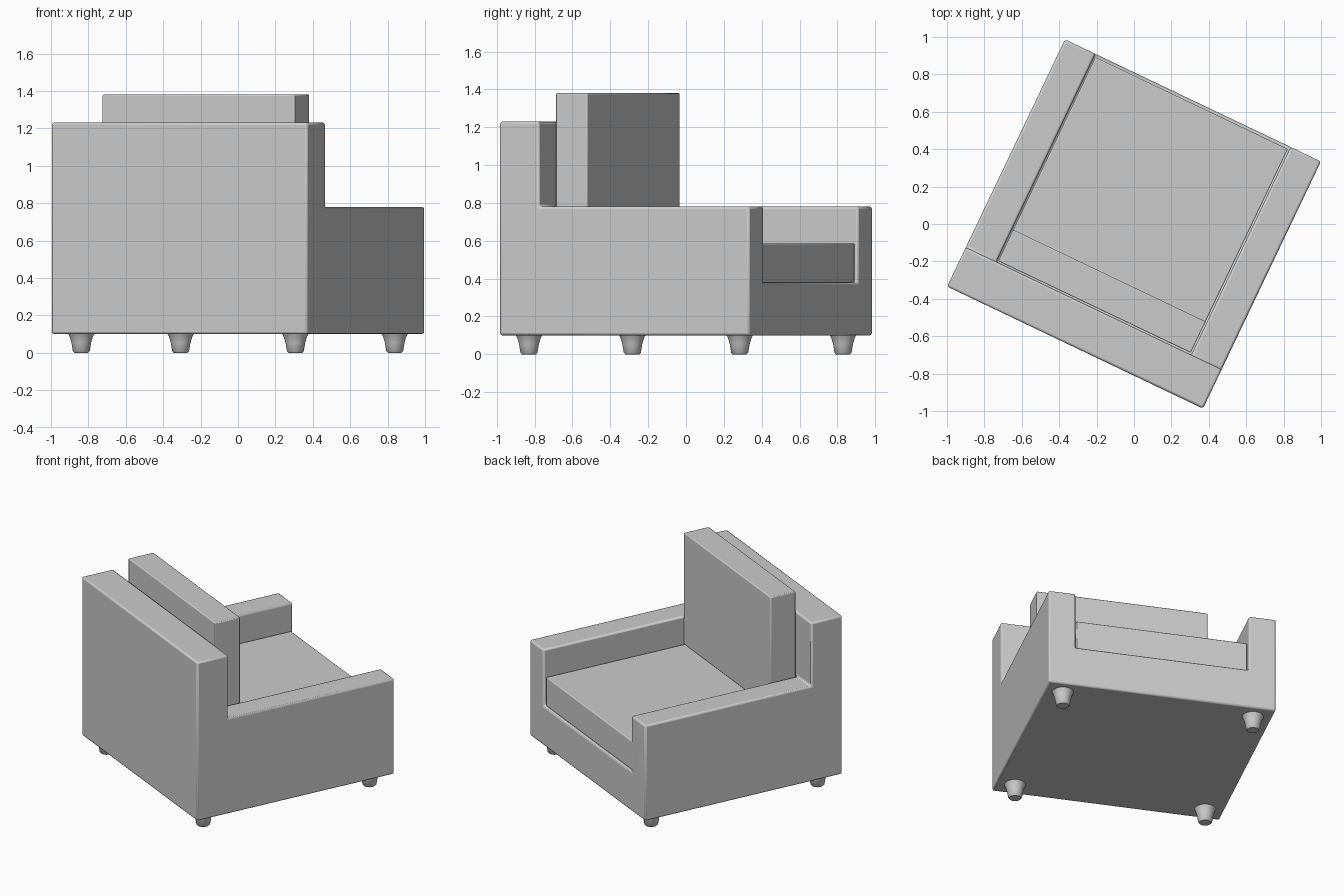
import bpy, bmesh, math
from itertools import product

if "Cube" in bpy.data.objects:
    bpy.data.objects.remove(bpy.data.objects["Cube"])

TURN = math.radians(-25.5)  # the whole chair is turned about z


def finish(name, bm, bevel=0.0):
    bmesh.ops.recalc_face_normals(bm, faces=bm.faces)
    me = bpy.data.meshes.new(name)
    bm.to_mesh(me)
    bm.free()
    ob = bpy.data.objects.new(name, me)
    bpy.context.collection.objects.link(ob)
    ob.rotation_euler.z = TURN
    if bevel:
        mod = ob.modifiers.new("soft_edges", 'BEVEL')
        mod.width = bevel
        mod.segments = 2
        mod.limit_method = 'ANGLE'
    bpy.ops.object.select_all(action='DESELECT')
    ob.select_set(True)
    bpy.context.view_layer.objects.active = ob
    bpy.ops.object.shade_smooth_by_angle(angle=math.radians(40))
    return ob


def box(name, lo, hi, bevel):
    bm = bmesh.new()
    bmesh.ops.create_cube(bm, size=1)
    for v in bm.verts:
        v.co = [(a + b) / 2 + c * (b - a) for a, b, c in zip(lo, hi, v.co)]
    return finish(name, bm, bevel)


# Frame: base, arms and back as one shell, built from filled grid cells
cuts = [(-0.758, -0.578, 0.578, 0.758), (-0.732, -0.5, 0.732), (0.1, 0.38, 0.78, 1.23)]


def filled(c):
    i, j, k = c
    if not (0 <= i < 3 and 0 <= j < 2 and 0 <= k < 3):
        return False
    return k == 0 or j == 0 or (k == 1 and i != 1)


bm = bmesh.new()
for cell in product(range(3), range(2), range(3)):
    if not filled(cell):
        continue
    for axis, side in product(range(3), (0, 1)):
        nb = list(cell)
        nb[axis] += 1 if side else -1
        if filled(nb):
            continue
        corners = []
        for p, q in ((0, 0), (1, 0), (1, 1), (0, 1)):
            idx = list(cell)
            idx[axis] += side
            idx[(axis + 1) % 3] += p
            idx[(axis + 2) % 3] += q
            corners.append(bm.verts.new([cuts[a][idx[a]] for a in range(3)]))
        bm.faces.new(corners)
bmesh.ops.remove_doubles(bm, verts=bm.verts, dist=1e-4)
bmesh.ops.recalc_face_normals(bm, faces=bm.faces)
bmesh.ops.dissolve_limit(bm, angle_limit=0.01, verts=bm.verts, edges=bm.edges)
finish("frame", bm, 0.012)

# Cushions
box("seat_cushion", (-0.57, -0.49, 0.38), (0.57, 0.716, 0.585), 0.006)
box("back_cushion", (-0.57, -0.491, 0.585), (0.57, -0.306, 1.38), 0.006)

# Legs: lathed tapered feet
profile = [(0, 0), (0.037, 0), (0.045, 0.008), (0.053, 0.055), (0.062, 0.085), (0.071, 0.102), (0, 0.102)]
for sx, sy in product((-1, 1), (-1, 1)):
    bm = bmesh.new()
    vs = [bm.verts.new((r, 0, z)) for r, z in profile]
    es = [bm.edges.new(e) for e in zip(vs, vs[1:])]
    bmesh.ops.spin(bm, geom=vs + es, cent=(0, 0, 0), axis=(0, 0, 1), angle=math.tau, steps=24)
    bmesh.ops.remove_doubles(bm, verts=bm.verts, dist=1e-4)
    bmesh.ops.translate(bm, verts=bm.verts, vec=(sx * 0.634, sy * 0.617, 0))
    finish(("front" if sy > 0 else "back") + "_leg", bm)
